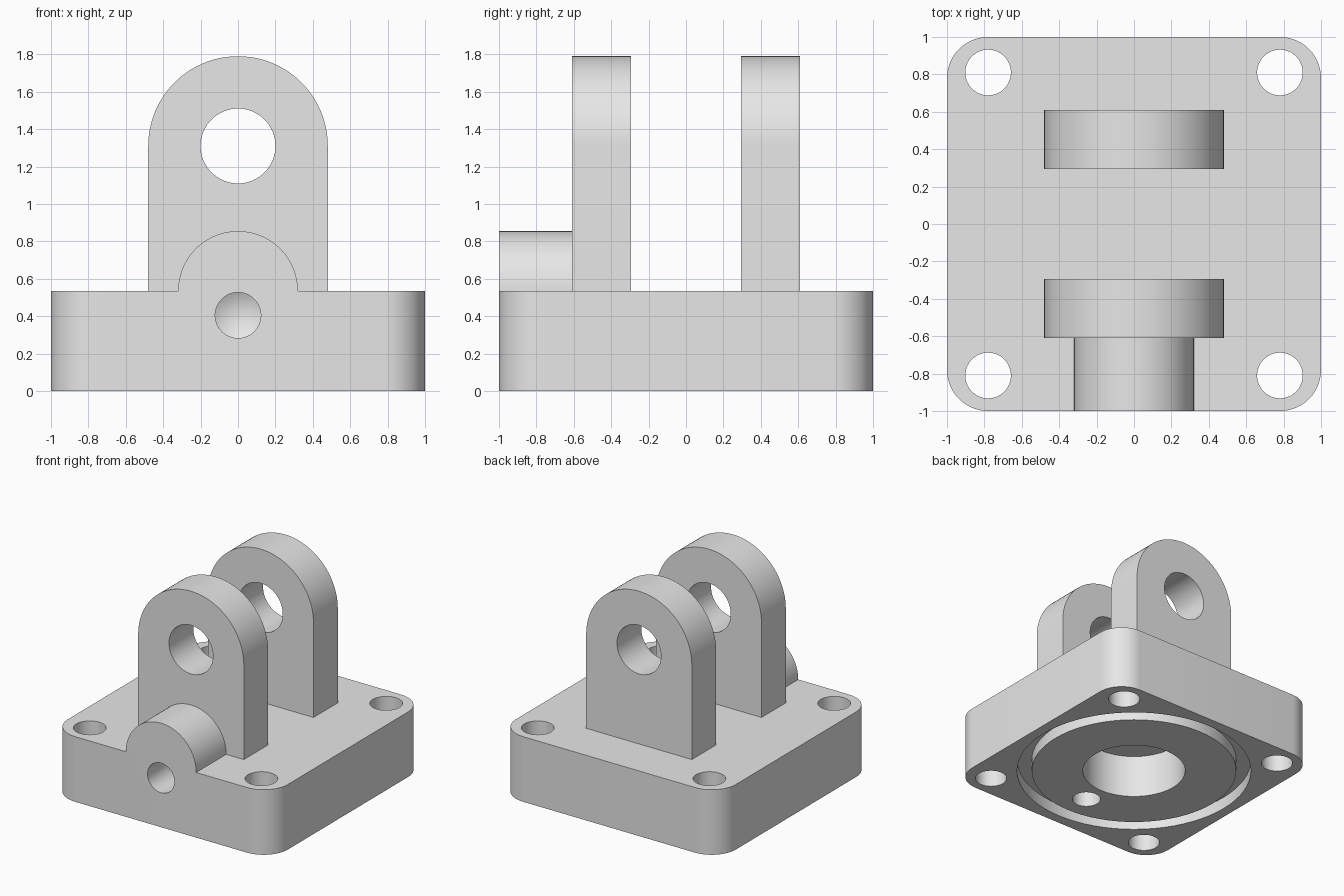
import bpy, bmesh, math
from mathutils import Matrix, Vector

cube = bpy.data.objects.get("Cube")
if cube:
    bpy.data.objects.remove(cube, do_unlink=True)

grey = bpy.data.materials.new("plain grey")
grey.use_nodes = True
grey.diffuse_color = (0.8, 0.8, 0.8, 1)
grey.node_tree.nodes["Principled BSDF"].inputs["Base Color"].default_value = (0.8, 0.8, 0.8, 1)

TOP = 0.535      # top of the base plate
FRONT = Matrix.Rotation(-math.pi / 2, 4, 'X')   # turns z into +y


def add_object(name, bm):
    bmesh.ops.recalc_face_normals(bm, faces=bm.faces)
    mesh = bpy.data.meshes.new(name)
    bm.to_mesh(mesh)
    bm.free()
    mesh.materials.append(grey)
    obj = bpy.data.objects.new(name, mesh)
    bpy.context.collection.objects.link(obj)
    return obj


def lathe(name, profile, closed=False, matrix=Matrix(), steps=72):
    """Turn an (r, z) profile around z."""
    bm = bmesh.new()
    verts = [bm.verts.new((r, 0, z)) for r, z in profile]
    edges = [bm.edges.new(pair) for pair in zip(verts, verts[1:])]
    if closed:
        edges.append(bm.edges.new((verts[-1], verts[0])))
    bmesh.ops.spin(bm, geom=verts + edges, cent=(0, 0, 0), axis=(0, 0, 1),
                   angle=2 * math.pi, steps=steps)
    bmesh.ops.remove_doubles(bm, verts=bm.verts, dist=0.0001)
    bm.transform(matrix)
    return add_object(name, bm)


def drill(name, radius, start, end, matrix=Matrix()):
    return lathe(name, [(0, start), (radius, start), (radius, end), (0, end)], matrix=matrix)


def arch(name, half_width, bottom, centre, y0, y1):
    """Round-topped block: an upright profile extruded along y."""
    bm = bmesh.new()
    steps = 48
    points = [(half_width * math.cos(math.pi * i / steps),
               centre + half_width * math.sin(math.pi * i / steps)) for i in range(steps + 1)]
    if bottom < centre:
        points += [(-half_width, bottom), (half_width, bottom)]
    face = bm.faces.new([bm.verts.new((x, y0, z)) for x, z in points])
    moved = bmesh.ops.extrude_face_region(bm, geom=[face], use_keep_orig=True)["geom"]
    bmesh.ops.translate(bm, vec=(0, y1 - y0, 0),
                        verts=[v for v in moved if isinstance(v, bmesh.types.BMVert)])
    return add_object(name, bm)


def cut(obj, cutter):
    mod = obj.modifiers.new("cut", 'BOOLEAN')
    mod.operation = 'DIFFERENCE'
    mod.solver = 'EXACT'
    mod.object = cutter
    bpy.context.view_layer.objects.active = obj
    bpy.ops.object.modifier_apply(modifier=mod.name)
    bpy.data.objects.remove(cutter, do_unlink=True)


# Base plate with rounded upright corners
bm = bmesh.new()
bmesh.ops.create_cube(bm, size=1, matrix=Matrix.Translation((0, 0, TOP / 2))
                      @ Matrix.Diagonal(Vector((2, 2, TOP, 1))))
uprights = [e for e in bm.edges if abs(e.verts[0].co.z - e.verts[1].co.z) > 0.1]
bmesh.ops.bevel(bm, geom=uprights, offset=0.22, segments=14, profile=0.5, affect='EDGES')
base = add_object("base_plate", bm)

# Bolt holes in the corners
for x in (-0.78, 0.78):
    for y in (-0.81, 0.81):
        cut(base, drill("bolt_cutter", 0.122, -0.1, 0.7, Matrix.Translation((x, y, 0))))

# Underside: seal groove, blind bore and feed hole
cut(base, lathe("groove_cutter", [(0.8, -0.1), (0.915, -0.1), (0.915, 0.1), (0.8, 0.1)], closed=True))
cut(base, drill("bore_cutter", 0.4, -0.1, 0.36))

# Front port with a drill-point end, met by the feed hole from below
cut(base, lathe("port_cutter", [(0, -0.1), (0.122, -0.1), (0.122, 0.535), (0, 0.6)],
                matrix=Matrix.Translation((0, -1, 0.405)) @ FRONT))
cut(base, drill("feed_cutter", 0.11, -0.1, 0.405, Matrix.Translation((0, -0.58, 0))))

# Half-round boss above the port
boss = arch("port_boss", 0.32, TOP, TOP, -1, -0.61)

# Pair of upright lugs with pin holes
lugs = []
for name, y0, y1 in (("front_lug", -0.61, -0.295), ("back_lug", 0.295, 0.61)):
    lug = arch(name, 0.48, TOP, 1.31, y0, y1)
    cut(lug, drill("pin_cutter", 0.2, y0 - 0.1, y1 + 0.1, Matrix.Translation((0, 0, 1.31)) @ FRONT))
    lugs.append(lug)

# Smooth curved walls, keep hard edges
bpy.ops.object.select_all(action='DESELECT')
for obj in [base, boss] + lugs:
    obj.select_set(True)
bpy.context.view_layer.objects.active = base
bpy.ops.object.shade_smooth_by_angle(angle=math.radians(25))
